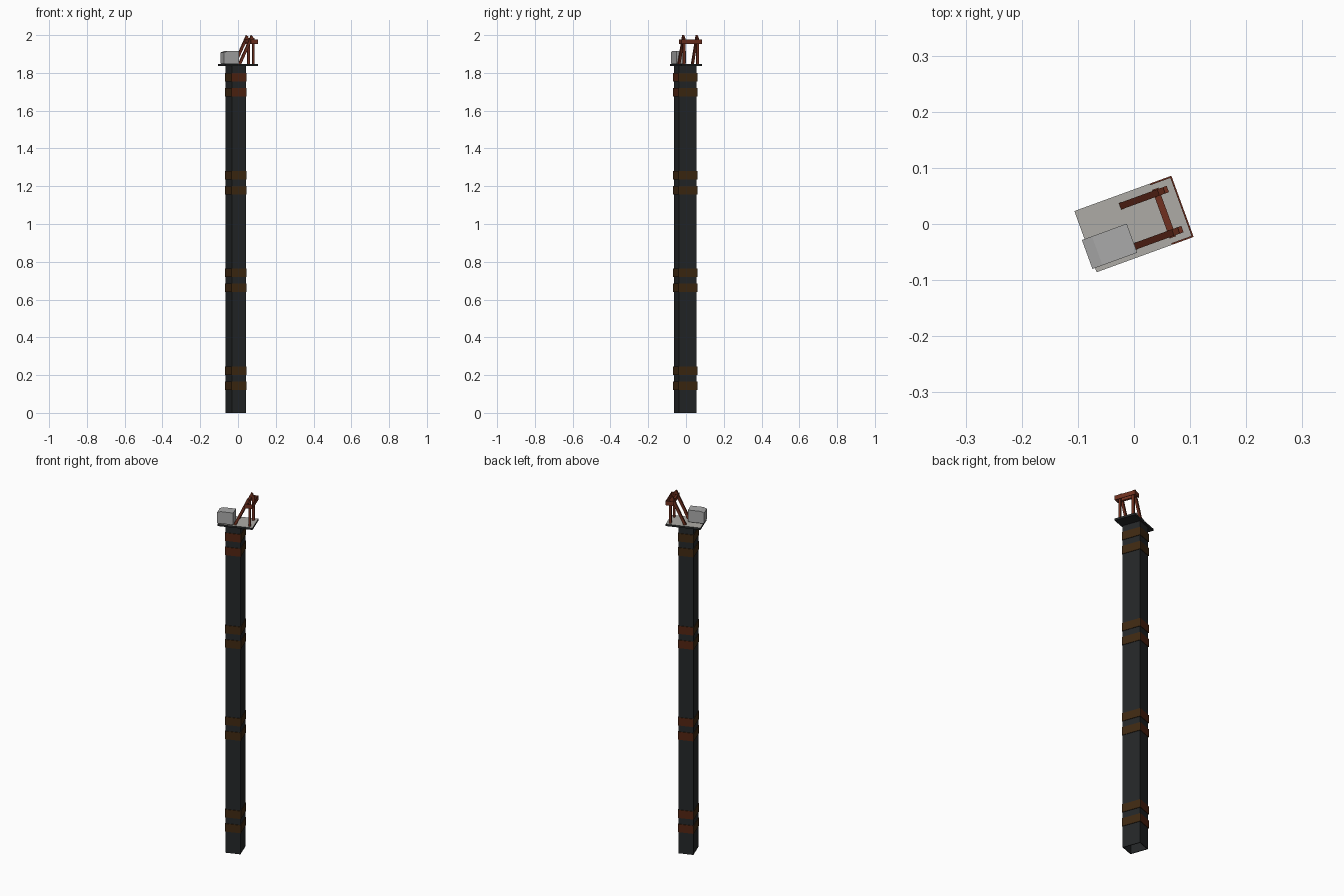
import bpy, bmesh, math
from mathutils import Matrix, Vector

if "Cube" in bpy.data.objects:
    bpy.data.objects.remove(bpy.data.objects["Cube"])

# Whole model is turned 20 degrees about z; parts are built in the turned frame
TURN = Matrix.Rotation(math.radians(20), 4, 'Z')


def mat(name, r, g, b):
    m = bpy.data.materials.new(name)
    m.diffuse_color = (r, g, b, 1)
    m.use_nodes = True
    m.node_tree.nodes["Principled BSDF"].inputs["Base Color"].default_value = m.diffuse_color
    return m


DARK = mat("dark_steel", 0.018, 0.020, 0.021)
BROWN = mat("rusty_brown", 0.050, 0.022, 0.006)
RUST = mat("rust_red", 0.085, 0.018, 0.006)
RED = mat("red_paint", 0.16, 0.030, 0.014)
PLATE = mat("plate_grey", 0.42, 0.41, 0.38)
BOX = mat("box_grey", 0.40, 0.40, 0.40)


def finish(name, bm, mats, rule=None):
    bmesh.ops.recalc_face_normals(bm, faces=bm.faces)
    bm.normal_update()
    if rule:
        for f in bm.faces:
            f.material_index = rule(f)
    bm.transform(TURN)
    me = bpy.data.meshes.new(name)
    bm.to_mesh(me)
    bm.free()
    for m in mats:
        me.materials.append(m)
    ob = bpy.data.objects.new(name, me)
    bpy.context.collection.objects.link(ob)
    return ob


def box(name, lo, hi, mats, rule=None):
    lo, hi = Vector(lo), Vector(hi)
    bm = bmesh.new()
    bmesh.ops.create_cube(bm, size=1)
    bmesh.ops.scale(bm, vec=hi - lo, verts=bm.verts)
    bmesh.ops.translate(bm, vec=(lo + hi) / 2, verts=bm.verts)
    return finish(name, bm, mats, rule)


def prism(name, profile, v0, v1, mats):
    """Extrude a (u, z) profile from v0 to v1."""
    bm = bmesh.new()
    f = bm.faces.new([bm.verts.new((u, v0, z)) for u, z in profile])
    r = bmesh.ops.extrude_face_region(bm, geom=[f])
    verts = [g for g in r["geom"] if isinstance(g, bmesh.types.BMVert)]
    bmesh.ops.translate(bm, vec=(0, v1 - v0, 0), verts=verts)
    return finish(name, bm, mats)


# Hollow square column, open at the bottom
CU, A, B = -0.013, 0.039, 0.050
bm = bmesh.new()
rings = []
for a, b, z in ((A - .004, B - .004, 1.83), (A - .004, B - .004, 0), (A, B, 0), (A, B, 1.84)):
    rings.append([bm.verts.new((CU + s * a, t * b, z)) for s, t in ((-1, -1), (1, -1), (1, 1), (-1, 1))])
for r0, r1 in zip(rings, rings[1:]):
    for i in range(4):
        bm.faces.new((r0[i], r0[i - 1], r1[i - 1], r1[i]))
bm.faces.new(rings[0])
bm.faces.new(rings[-1])
finish("column", bm, [DARK])

# Pairs of rusty bands; one side is redder, and the top pair is turned round
for k, z in enumerate((0.12, 0.64, 1.155, 1.675)):
    side = -1 if k == 3 else 1
    for j, dz in enumerate((0, 0.08)):
        box(f"band_{k}_{j}", (CU - A - .003, -B - .003, z + dz), (CU + A + .003, B + .003, z + dz + .045),
            [BROWN, RUST], lambda f: 1 if f.normal.y * side > .5 else 0)

# Top plate, pale above and dark below
box("top_plate", (-.092, -.058, 1.836), (.092, .058, 1.847), [DARK, PLATE],
    lambda f: 1 if f.normal.z > .5 else 0)

# Equipment box with a sloped rear edge
prism("equipment_box", [(-.097, 1.850), (-.012, 1.850), (-.012, 1.915), (-.078, 1.915), (-.097, 1.908)],
      -.050, .005, [BOX])
box("box_base", (-.095, -.048, 1.846), (-.014, .003, 1.851), [DARK])

# Two side frames: upright post and sloping brace
for n, s in (("front", -1), ("back", 1)):
    v0, v1 = s * .038 - .006, s * .038 + .006
    box(n + "_post", (.066, v0, 1.846), (.078, v1, 1.985), [RED])
    prism(n + "_brace", [(-.013, 1.846), (.002, 1.846), (.071, 1.990), (.060, 2.0)], v0, v1, [RED])

# Crossbar between the frames
box("crossbar", (.051, -.046, 1.957), (.063, .046, 1.977), [RED])

# Thin guard strip round the end
box("guard_end", (.089, -.058, 1.953), (.092, .058, 1.977), [RED])
for n, s in (("front", -1), ("back", 1)):
    v = sorted((s * .055, s * .058))
    box(n + "_guard", (.051, v[0], 1.953), (.092, v[1], 1.977), [RED])
